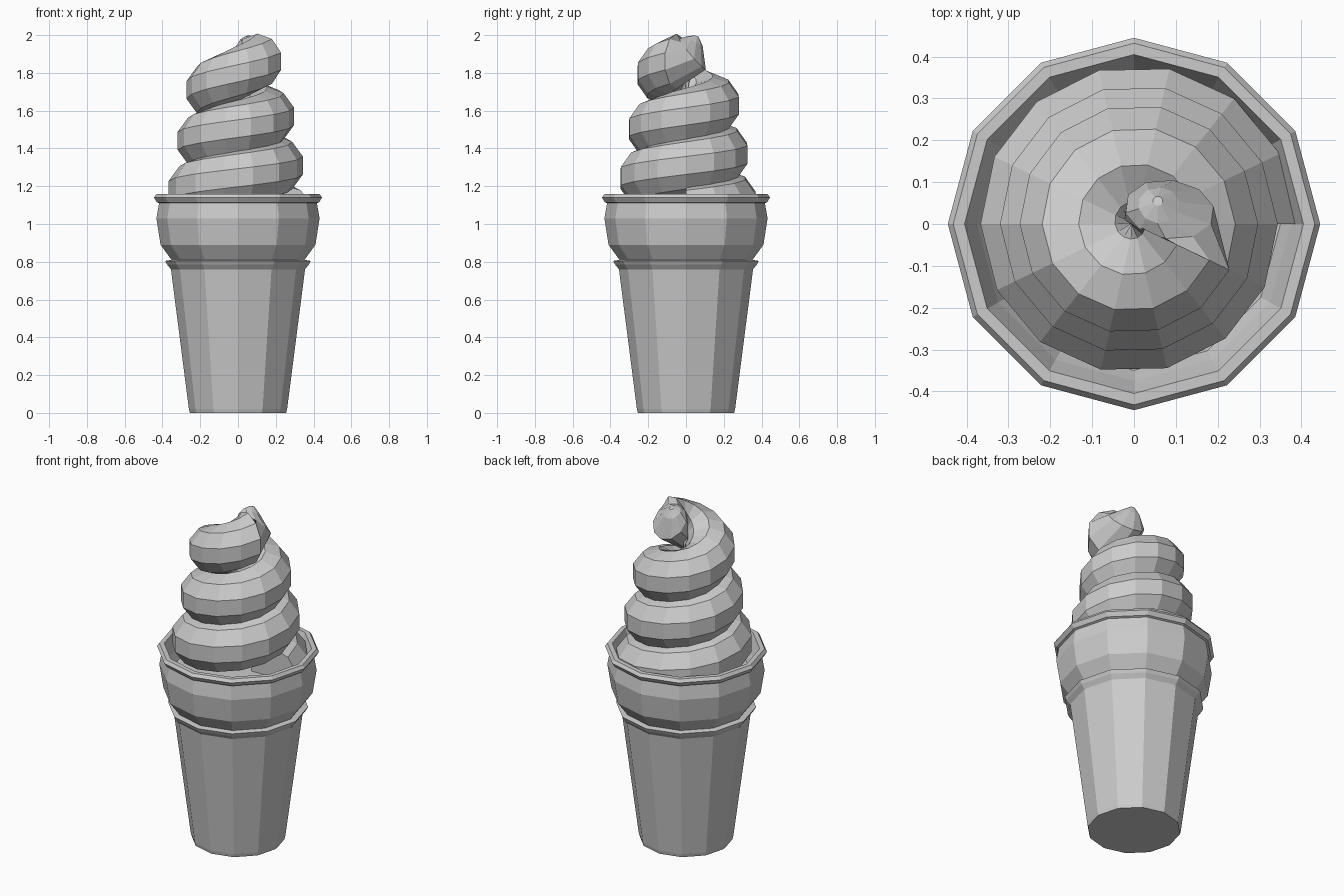
import bpy, bmesh
from math import sin, cos, pi, tau
from mathutils import Vector

cube = bpy.data.objects.get("Cube")
if cube:
    bpy.data.objects.remove(cube, do_unlink=True)

grey = bpy.data.materials.new("plain_grey")
grey.use_nodes = True
color = (0.6, 0.6, 0.6, 1)
grey.diffuse_color = color
grey.node_tree.nodes["Principled BSDF"].inputs["Base Color"].default_value = color


def ring(center, u, v, radius, sides, phase=0.0):
    """Points of a polygon around center in the plane of u and v."""
    angles = [phase + tau * i / sides for i in range(sides)]
    return [center + radius * (u * cos(a) + v * sin(a)) for a in angles]


def loft(name, rings):
    """Skin a list of equal rings and close both ends."""
    bm = bmesh.new()
    loops = [[bm.verts.new(p) for p in r] for r in rings]
    for a, b in zip(loops, loops[1:]):
        for i in range(len(a)):
            j = (i + 1) % len(a)
            bm.faces.new((a[i], a[j], b[j], b[i]))
    bm.faces.new(loops[0][::-1])
    bm.faces.new(loops[-1])
    bmesh.ops.recalc_face_normals(bm, faces=bm.faces)
    mesh = bpy.data.meshes.new(name)
    bm.to_mesh(mesh)
    bm.free()
    mesh.materials.append(grey)
    obj = bpy.data.objects.new(name, mesh)
    bpy.context.collection.objects.link(obj)
    return obj


X, Y, Z = Vector((1, 0, 0)), Vector((0, 1, 0)), Vector((0, 0, 1))

# Wafer cup: tapered stem, collar, bulging bowl, flared rim and hollow inside
profile = [
    (0.255, 0), (0.26, 0.02), (0.355, 0.76), (0.375, 0.785), (0.385, 0.805),
    (0.352, 0.81), (0.41, 0.89), (0.432, 1.03), (0.418, 1.11), (0.43, 1.115),
    (0.445, 1.14), (0.432, 1.158), (0.405, 1.158), (0.375, 1.08), (0.35, 1.03),
]
loft("wafer_cup", [ring(Z * z, X, Y, r, 12) for r, z in profile])

# Soft swirl: a tapering tube wound in a rising spiral
STEPS, LAST, SIDES = 14, 41, 10
phase = pi / SIDES
rings = []
for k in range(LAST + 1):
    turn = k / STEPS
    out = Vector((cos(tau * turn), sin(tau * turn), 0))
    tube = 0.158 - 0.004 * turn
    lift = 0.05 * max(0, (turn - 2.4) / 0.53)
    height = 1.05 + 0.26 * turn + lift
    reach = 0.398 - 0.047 * turn - tube
    rings.append(ring(out * reach + Z * height, out, Z, tube, SIDES, phase))

# Curled tip turning inward and up
for center, normal, radius in [
    ((0.085, 0.035, 1.9), (0.1, 0.75, 0.65), 0.108),
    ((0.06, 0.045, 1.968), (0.05, 0.5, 0.87), 0.05),
    ((0.057, 0.055, 1.995), (0, 0.3, 0.95), 0.012),
]:
    n = Vector(normal).normalized()
    side = n.cross(Z).normalized()
    rings.append(ring(Vector(center), side, side.cross(n), radius, SIDES, phase))
loft("cream_swirl", rings)
